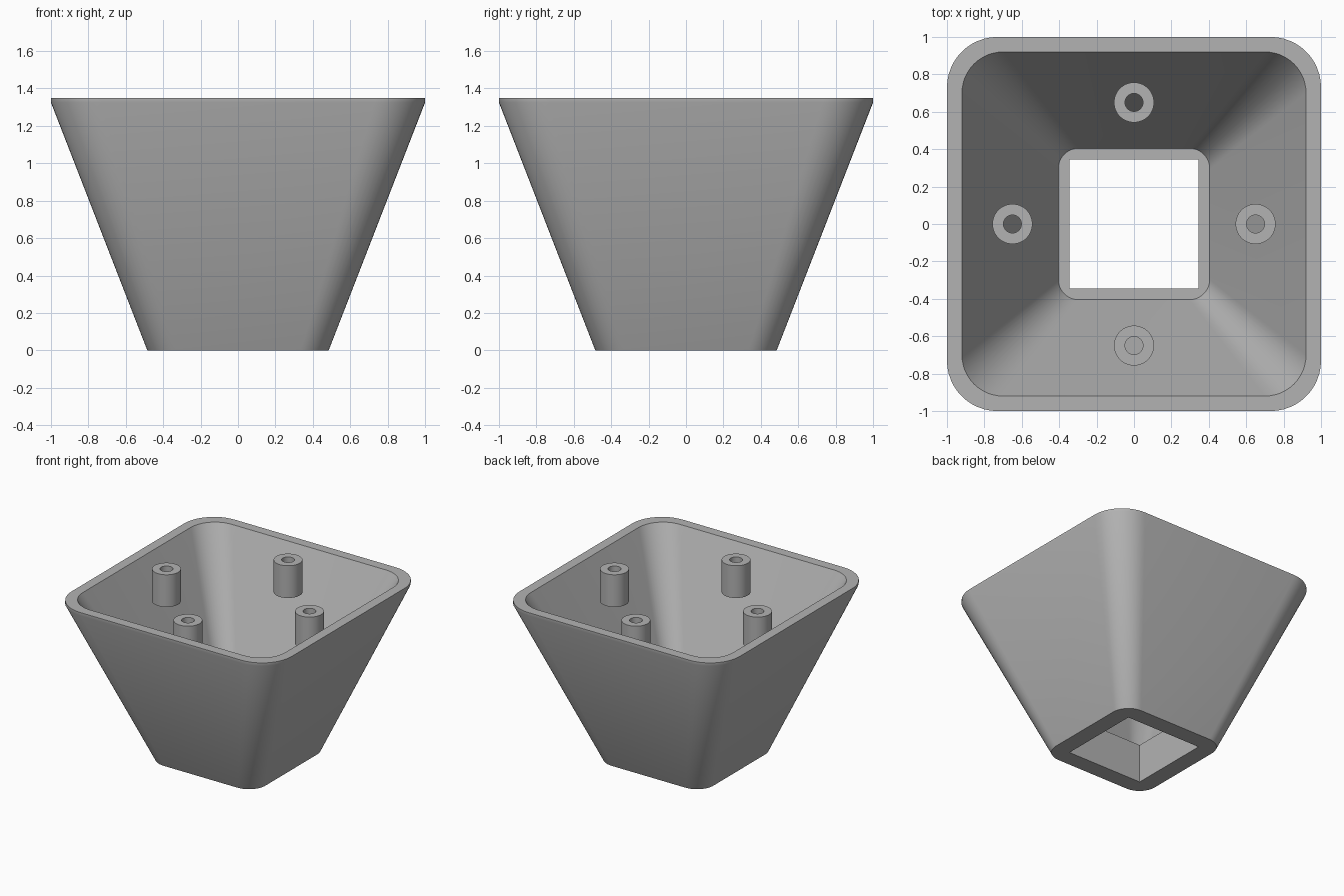
import bpy, bmesh, math

cube = bpy.data.objects.get("Cube")
if cube:
    bpy.data.objects.remove(cube, do_unlink=True)

grey = bpy.data.materials.new("plain grey")
grey.use_nodes = True
colour = (0.45, 0.45, 0.45, 1)
grey.diffuse_color = colour
grey.node_tree.nodes["Principled BSDF"].inputs["Base Color"].default_value = colour

STEPS = 12


def rounded_square(half, radius, z):
    """Outline of a square with rounded corners."""
    points = []
    for corner in range(4):
        middle = math.pi / 4 + corner * math.pi / 2
        cx = math.copysign(half - radius, math.cos(middle))
        cy = math.copysign(half - radius, math.sin(middle))
        for i in range(STEPS + 1):
            a = (corner + i / STEPS) * math.pi / 2
            points.append((cx + radius * math.cos(a), cy + radius * math.sin(a), z))
    return points


def circle(radius, z, count=48):
    turn = 2 * math.pi / count
    return [(radius * math.cos(i * turn), radius * math.sin(i * turn), z)
            for i in range(count)]


def closed_loft(name, outlines, location=(0, 0, 0)):
    """Join each outline to the next, and the last back to the first."""
    bm = bmesh.new()
    rings = [[bm.verts.new(p) for p in outline] for outline in outlines]
    for a, b in zip(rings, rings[1:] + rings[:1]):
        for i in range(len(a)):
            j = (i + 1) % len(a)
            bm.faces.new((a[i], a[j], b[j], b[i]))
    bmesh.ops.remove_doubles(bm, verts=bm.verts[:], dist=0.0001)
    bmesh.ops.recalc_face_normals(bm, faces=bm.faces[:])
    mesh = bpy.data.meshes.new(name)
    bm.to_mesh(mesh)
    bm.free()
    mesh.materials.append(grey)
    obj = bpy.data.objects.new(name, mesh)
    obj.location = location
    bpy.context.collection.objects.link(obj)
    bpy.ops.object.select_all(action="DESELECT")
    obj.select_set(True)
    bpy.context.view_layer.objects.active = obj
    bpy.ops.object.shade_smooth_by_angle(angle=math.radians(30))
    return obj


TOP, FLOOR = 1.35, 0.32

# Tapered housing: outer wall, rim, inner wall, thick floor, square opening
closed_loft("tapered_housing", [
    rounded_square(0.485, 0.15, 0),
    rounded_square(1.0, 0.27, TOP - 0.025),
    rounded_square(1.0, 0.27, TOP),
    rounded_square(0.92, 0.22, TOP),
    rounded_square(0.405, 0.11, FLOOR),
    rounded_square(0.345, 0, FLOOR),
    rounded_square(0.345, 0, 0),
])

# Four hollow screw posts, one beside each wall
for side, (x, y) in {"left": (1, 0), "back": (0, 1),
                     "right": (-1, 0), "front": (0, -1)}.items():
    closed_loft(side + "_screw_post", [
        circle(0.107, TOP - 0.265), circle(0.107, TOP),
        circle(0.048, TOP), circle(0.048, TOP - 0.265),
    ], (x * 0.65, y * 0.65, 0))
